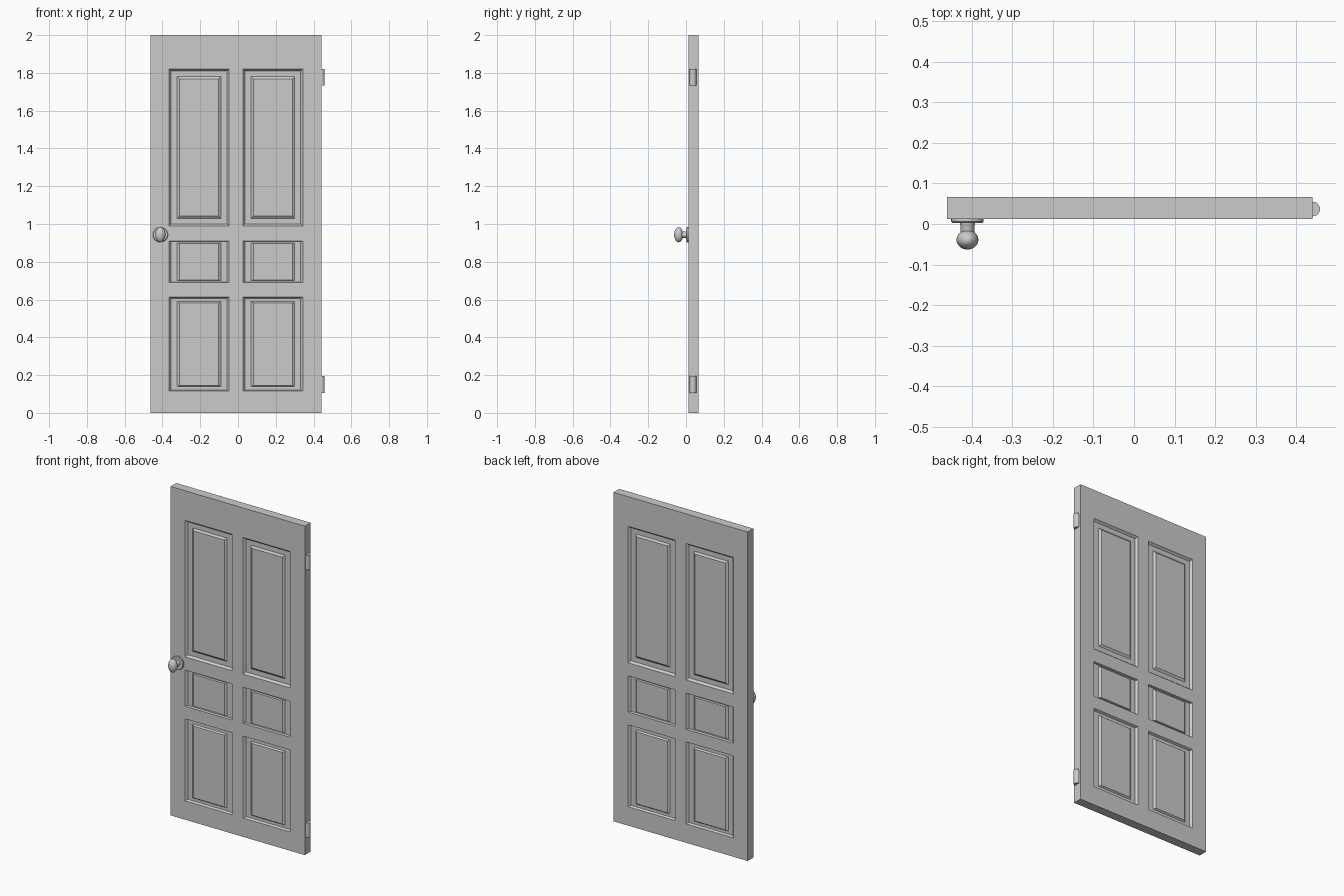
import bpy, bmesh
from math import pi, cos, sin

if "Cube" in bpy.data.objects:
    bpy.data.objects.remove(bpy.data.objects["Cube"])

Y0, Y1 = 0.012, 0.067                       # front and back of the slab
XS = [-0.462, -0.365, -0.048, 0.026, 0.343, 0.441]
ZS = [0.0, 0.115, 0.613, 0.69, 0.91, 0.99, 1.82, 2.0]
FLOOR, FIELD = 0.013, 0.004                 # panel recess and raised field depths


def make_object(name, bm, smooth=False):
    bmesh.ops.recalc_face_normals(bm, faces=bm.faces[:])
    mesh = bpy.data.meshes.new(name)
    bm.to_mesh(mesh)
    bm.free()
    ob = bpy.data.objects.new(name, mesh)
    bpy.context.collection.objects.link(ob)
    if smooth:
        bpy.context.view_layer.objects.active = ob
        ob.select_set(True)
        bpy.ops.object.shade_smooth_by_angle(angle=0.6)
        ob.select_set(False)
    return ob


def ring(bm, x0, x1, z0, z1, y):
    return [bm.verts.new(p) for p in ((x0, y, z0), (x1, y, z0), (x1, y, z1), (x0, y, z1))]


def panel(bm, x0, x1, z0, z1, y, inward):
    # nested rectangles: opening, sloped moulding, flat floor, raised field
    w, h = x1 - x0, z1 - z0
    steps = [(0, 0, 0), (0.035, 0.013, FLOOR), (0.135, 0.048, FLOOR), (0.175, 0.062, FIELD)]
    rings = [ring(bm, x0 + w * a, x1 - w * a, z0 + h * b, z1 - h * b, y + inward * d)
             for a, b, d in steps]
    for r, s in zip(rings, rings[1:]):
        for i in range(4):
            j = (i + 1) % 4
            bm.faces.new((r[i], r[j], s[j], s[i]))
    bm.faces.new(rings[-1])


# Door slab with six raised panels on both faces
bm = bmesh.new()
for y, inward in ((Y0, 1), (Y1, -1)):
    for i in range(len(XS) - 1):
        for k in range(len(ZS) - 1):
            cell = (XS[i], XS[i + 1], ZS[k], ZS[k + 1])
            if i % 2 and k % 2:
                panel(bm, *cell, y, inward)
            else:
                bm.faces.new(ring(bm, *cell, y))
bmesh.ops.remove_doubles(bm, verts=bm.verts[:], dist=1e-5)
bmesh.ops.bridge_loops(bm, edges=[e for e in bm.edges if e.is_boundary])
make_object("door_slab", bm)


def lathe(name, profile, x, z, sides=32, sx=1.0, sz=1.0):
    # turn (radius, y) points around a y axis; closed by end caps
    bm = bmesh.new()
    loops = [[bm.verts.new((x + sx * r * cos(2 * pi * i / sides), y,
                            z + sz * r * sin(2 * pi * i / sides)))
              for i in range(sides)] for r, y in profile]
    for a, b in zip(loops, loops[1:]):
        for i in range(sides):
            j = (i + 1) % sides
            bm.faces.new((a[i], a[j], b[j], b[i]))
    bm.faces.new(loops[0])
    bm.faces.new(loops[-1])
    return make_object(name, bm, True)


# Door knob: backplate, neck and oval grip
KX, KZ = -0.411, 0.943
lathe("knob_backplate", [(0.040, Y0 + 0.001), (0.040, 0.006), (0.037, 0.003)], KX, KZ)
lathe("knob_neck", [(0.0185, 0.004), (0.0185, -0.001), (0.017, -0.004), (0.017, -0.025)], KX, KZ)
grip = [(max(0.0005, sin(pi * t / 16)), -0.039 + 0.024 * cos(pi * t / 16)) for t in range(17)]
lathe("knob_grip", grip, KX, KZ, sx=0.027, sz=0.040)

# Hinge barrels on the right edge
for name, z in (("lower_hinge", 0.15), ("upper_hinge", 1.777)):
    bpy.ops.mesh.primitive_cylinder_add(vertices=24, radius=0.018, depth=0.088,
                                        location=(0.441, 0.037, z))
    bpy.context.object.name = name
    bpy.ops.object.shade_smooth_by_angle(angle=0.6)
